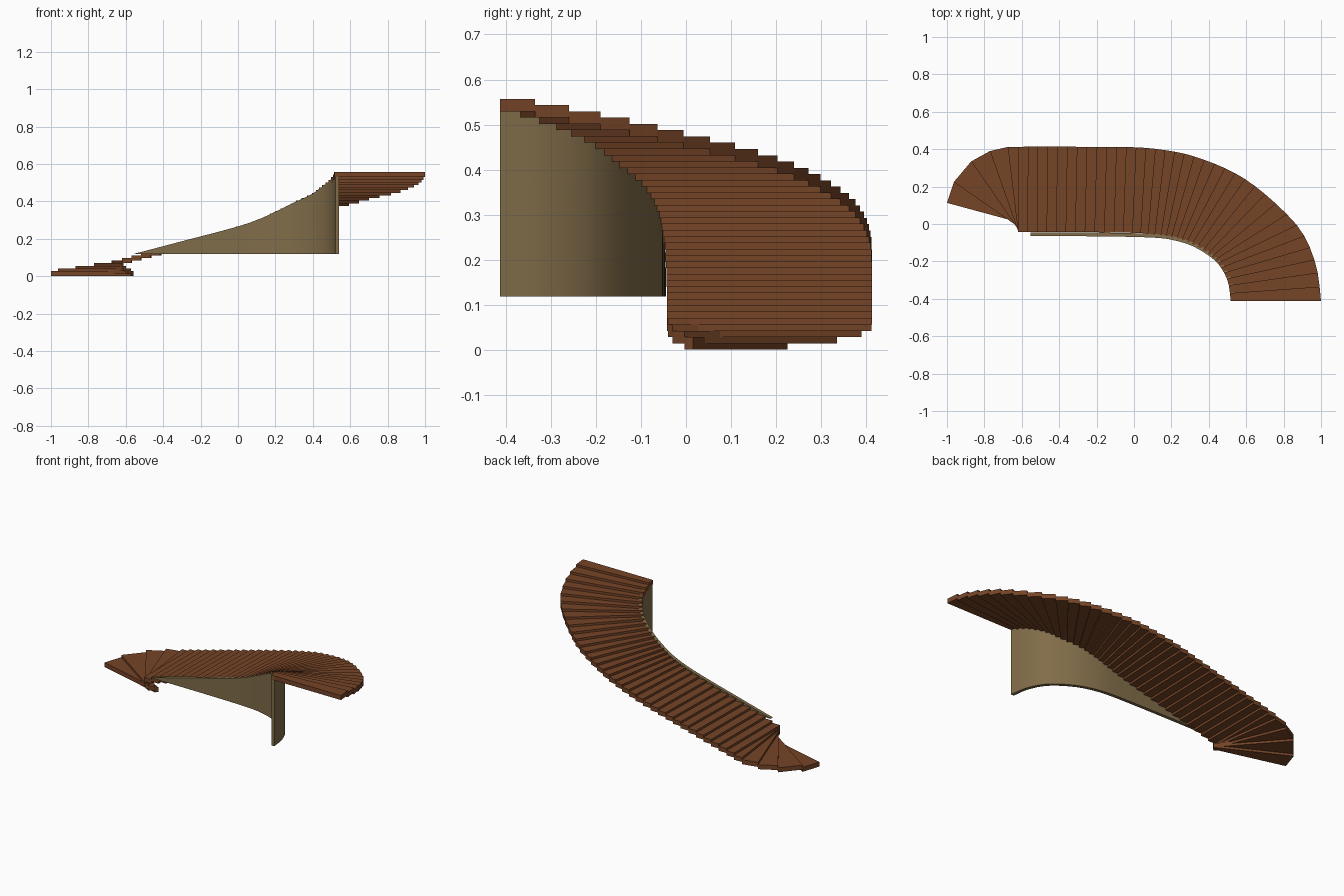
import bpy, bmesh
from mathutils import Vector

if "Cube" in bpy.data.objects:
    bpy.data.objects.remove(bpy.data.objects["Cube"])

STEPS, MAIN = 39, 34
RISE = 0.557 / (STEPS + 1)

# Plan of the main flight: steps counted back from the top -> inner and outer edge
KEYS = [34, 28, 22, 19, 16, 12, 9, 6, 4, 2, 0]
INNER = [(-.62, -.042), (-.315, -.043), (-.01, -.047), (.11, -.054), (.2, -.068), (.31, -.105),
         (.395, -.157), (.45, -.208), (.483, -.26), (.507, -.328), (.517, -.413)]
OUTER = [(-.62, .413), (-.305, .413), (.01, .41), (.165, .395), (.32, .362), (.54, .272),
         (.7, .16), (.87, -.005), (.94, -.125), (.982, -.26), (1.0, -.413)]
# Fanned winder edges at the foot of the stairs (inner, outer)
WINDERS = [((-.56, .015), (-1.0, .113)), ((-.572, -.003), (-.963, .225)),
           ((-.598, -.03), (-.87, .335)), ((-.612, -.04), (-.77, .39)),
           ((-.618, -.042), (-.675, .412))]


def material(name, col):
    m = bpy.data.materials.new(name)
    m.diffuse_color = (*col, 1)
    m.use_nodes = True
    m.node_tree.nodes["Principled BSDF"].inputs["Base Color"].default_value = m.diffuse_color
    return m


def curve(pts, k):
    """Smooth point on a keyed curve at k steps below the top."""
    p = [Vector(q) for q in pts]
    n = len(p)

    def slope(i):
        a, b = max(i - 1, 0), min(i + 1, n - 1)
        return (p[b] - p[a]) / (KEYS[a] - KEYS[b])
    i = 0
    while i < n - 2 and k < KEYS[i + 1]:
        i += 1
    h = KEYS[i] - KEYS[i + 1]
    t = (KEYS[i] - k) / h
    return (p[i] * (2*t**3 - 3*t**2 + 1) + slope(i) * h * (t**3 - 2*t**2 + t)
            + p[i+1] * (3*t**2 - 2*t**3) + slope(i+1) * h * (t**3 - t**2))


def finish(name, bm, mat):
    bmesh.ops.recalc_face_normals(bm, faces=bm.faces)
    me = bpy.data.meshes.new(name)
    bm.to_mesh(me)
    bm.free()
    ob = bpy.data.objects.new(name, me)
    bpy.context.collection.objects.link(ob)
    me.materials.append(mat)
    return ob


wood = material("brown wood", (.18, .058, .02))
olive = material("olive plaster", (.22, .152, .067))

# Treads: one slab between each pair of neighbouring edges, two rises thick
edges = [(Vector(a), Vector(b)) for a, b in WINDERS]
edges += [(curve(INNER, k), curve(OUTER, k)) for k in range(MAIN, -1, -1)]
bm = bmesh.new()
for i in range(STEPS):
    corners = [*edges[i], *edges[i + 1]]
    vs = [bm.verts.new((c.x, c.y, z)) for z in (i * RISE, (i + 2) * RISE) for c in corners]
    bmesh.ops.convex_hull(bm, input=vs)
bmesh.ops.dissolve_limit(bm, angle_limit=.005, verts=bm.verts, edges=bm.edges)
finish("stair_treads", bm, wood)

# Curved wall under the inner edge, flat below and ramped on top
K0, SEG, BASE = 32.7, 64, .118
bm = bmesh.new()
rings = []
for s in range(SEG + 1):
    t = s / SEG
    k = K0 * (1 - t)
    c = curve(INNER, k)
    d = (curve(INNER, max(k - .1, 0)) - curve(INNER, min(k + .1, K0))).normalized()
    nrm = Vector((-d.y, d.x))
    off = -.012 + .025 * max(0, (t - .35) / .65)   # drifts under the treads near the top
    top = BASE + .002 + (.557 - BASE - .002) * t
    y_end = -.413
    ring = []
    for o, z in ((-.01, BASE), (.01, BASE), (.01, top), (-.01, top)):
        q = c + nrm * (off + o)
        ring.append(bm.verts.new((q.x, y_end if s == SEG else q.y, z)))
    rings.append(ring)
for a, b in zip(rings, rings[1:]):
    for j in range(4):
        bm.faces.new((a[j], a[(j+1) % 4], b[(j+1) % 4], b[j]))
bm.faces.new(rings[0])
bm.faces.new(rings[-1])
wall = finish("inner_wall", bm, olive)
bpy.context.view_layer.objects.active = wall
wall.select_set(True)
bpy.ops.object.shade_smooth_by_angle(angle=.6)
